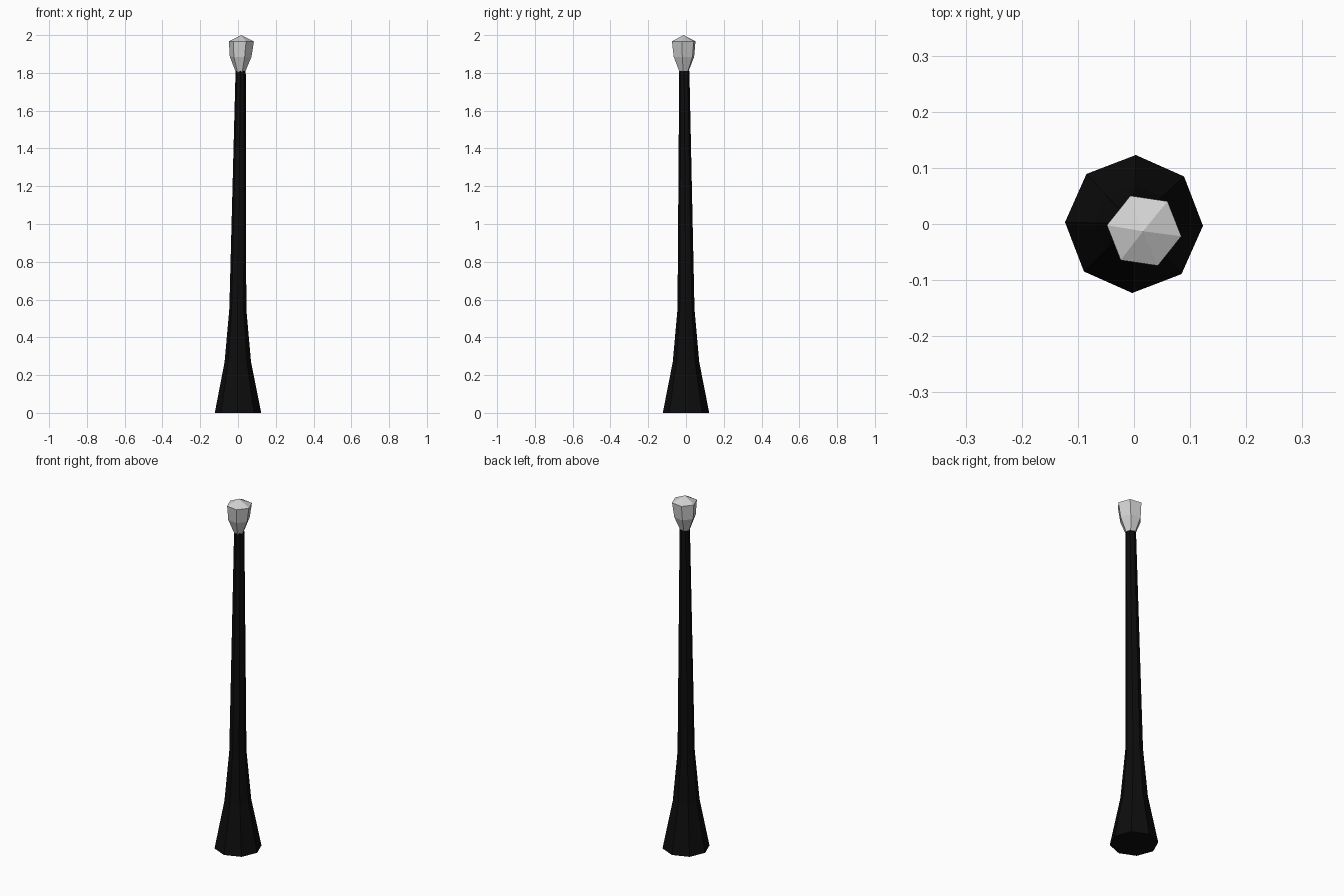
import bpy
import bmesh
from math import cos, sin, radians, tau

cube = bpy.data.objects.get("Cube")
if cube:
    bpy.data.objects.remove(cube)


def flat_material(name, value):
    mat = bpy.data.materials.new(name)
    mat.use_nodes = True
    colour = (value, value, value, 1)
    mat.diffuse_color = colour
    mat.node_tree.nodes["Principled BSDF"].inputs["Base Color"].default_value = colour
    return mat


def loft(name, sides, turn, rings, mat, apex=None):
    """Skin rings of (x, y, z, radius); close the top with a cap or a point."""
    bm = bmesh.new()
    loops = []
    for x, y, z, r in rings:
        angles = [radians(turn) + tau * i / sides for i in range(sides)]
        loops.append([bm.verts.new((x + r * cos(a), y + r * sin(a), z)) for a in angles])
    for low, high in zip(loops, loops[1:]):
        for i in range(sides):
            j = (i + 1) % sides
            bm.faces.new((low[i], low[j], high[j], high[i]))
    bm.faces.new(loops[0][::-1])
    top = loops[-1]
    if apex:
        tip = bm.verts.new(apex)
        for i in range(sides):
            bm.faces.new((top[i], top[(i + 1) % sides], tip))
    else:
        bm.faces.new(top)
    mesh = bpy.data.meshes.new(name)
    bm.to_mesh(mesh)
    bm.free()
    mesh.materials.append(mat)
    obj = bpy.data.objects.new(name, mesh)
    bpy.context.collection.objects.link(obj)
    return obj


black = flat_material("black iron", 0.004)
pale = flat_material("pale lamp glass", 0.65)

# Flared, slightly leaning eight-sided post
loft("post", 8, -1.5, [
    (0, 0, 0, 0.123),
    (-0.001, 0, 0.27, 0.07),
    (-0.001, 0, 0.55, 0.045),
    (0.014, -0.009, 1.81, 0.027),
], black)

# Six-sided lantern with a shallow pointed roof
loft("lantern", 6, -8.5, [
    (0.013, -0.011, 1.80, 0.023),
    (0.014, -0.011, 1.885, 0.058),
    (0.018, -0.012, 1.967, 0.067),
], pale, apex=(0.016, -0.013, 2.0))
